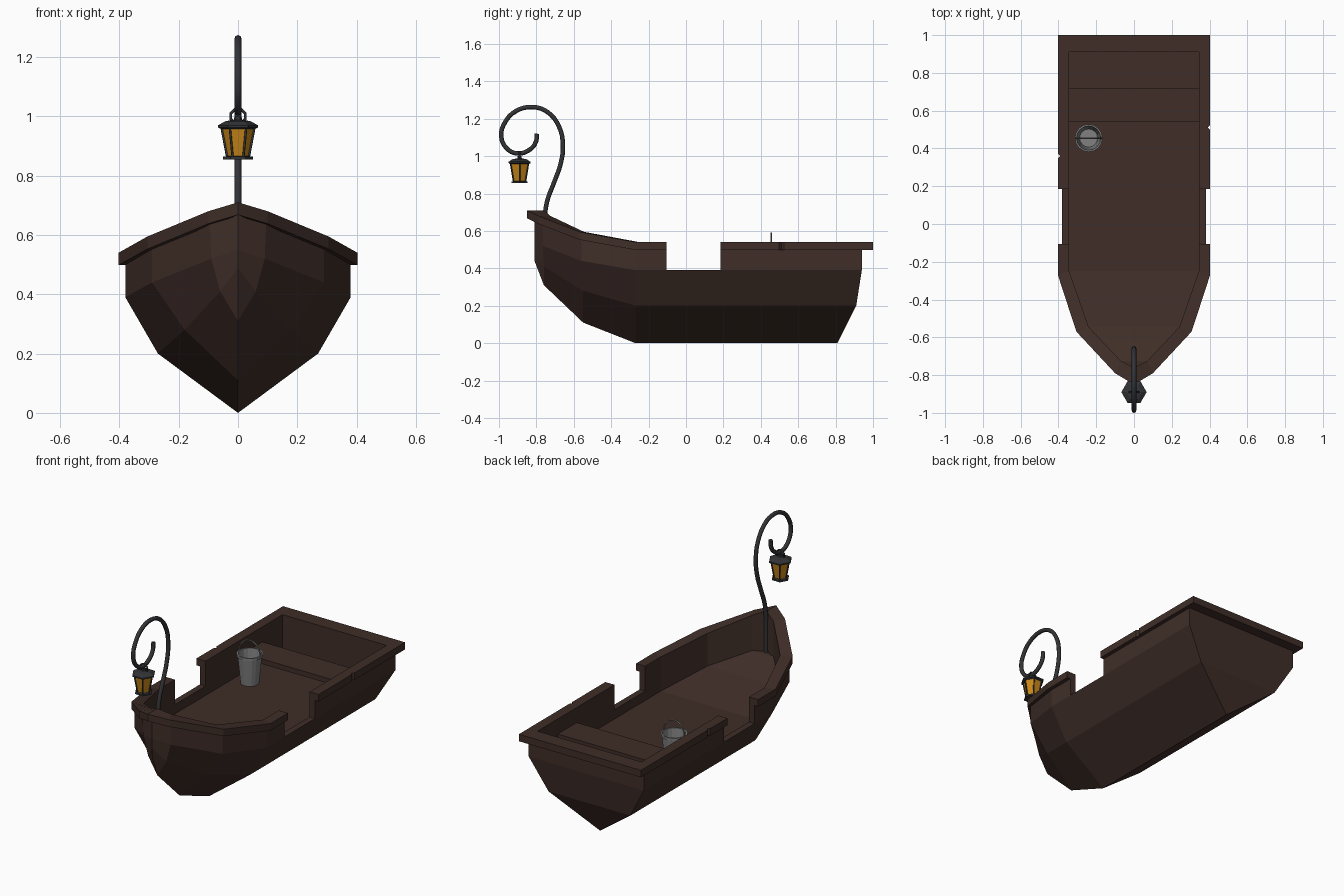
import bpy, bmesh, math
from mathutils import Vector

if "Cube" in bpy.data.objects:
    bpy.data.objects.remove(bpy.data.objects["Cube"])


def material(name, rgb):
    m = bpy.data.materials.new(name)
    m.diffuse_color = (*rgb, 1)
    m.use_nodes = True
    m.node_tree.nodes["Principled BSDF"].inputs["Base Color"].default_value = m.diffuse_color
    return m


WOOD = material("dark_wood", (0.050, 0.027, 0.021))
IRON = material("iron", (0.032, 0.033, 0.036))
AMBER = material("amber_glass", (0.60, 0.25, 0.01))
TIN = material("tin", (0.22, 0.22, 0.22))


def loft(name, rings, mat, closed=True, caps=False, mirror=False):
    """Skin successive rings of points; optionally mirror across x and cap ends."""
    bm = bmesh.new()
    for s in ((1, -1) if mirror else (1,)):
        vs = [[bm.verts.new((s * x, y, z)) for x, y, z in r] for r in rings]
        n = len(rings[0])
        for a, b in zip(vs, vs[1:]):
            for i in range(n if closed else n - 1):
                j = (i + 1) % n
                bm.faces.new((a[i], a[j], b[j], b[i]))
        if caps:
            bm.faces.new(vs[0])
            bm.faces.new(vs[-1])
    bmesh.ops.remove_doubles(bm, verts=bm.verts, dist=1e-4)
    bmesh.ops.recalc_face_normals(bm, faces=bm.faces)
    me = bpy.data.meshes.new(name)
    bm.to_mesh(me)
    bm.free()
    ob = bpy.data.objects.new(name, me)
    bpy.context.collection.objects.link(ob)
    if mat:
        me.materials.append(mat)
    return ob


def lathe(name, centre, profile, n, mat):
    """Flat-sided turned part from (radius, z) pairs."""
    rings = [[(centre[0] + r * math.cos(math.tau * i / n),
               centre[1] + r * math.sin(math.tau * i / n), z) for i in range(n)]
             for r, z in profile]
    return loft(name, rings, mat, caps=True)


def tube(name, pts, radius, mat, cyclic=False, smooth=True):
    """Round rod along a path."""
    cu = bpy.data.curves.new(name, 'CURVE')
    cu.dimensions = '3D'
    cu.bevel_depth = radius
    cu.bevel_resolution = 2
    cu.resolution_u = 4
    cu.use_fill_caps = True
    if smooth:
        sp = cu.splines.new('BEZIER')
        sp.bezier_points.add(len(pts) - 1)
        for bp, p in zip(sp.bezier_points, pts):
            bp.co = p
            bp.handle_left_type = bp.handle_right_type = 'AUTO'
    else:
        sp = cu.splines.new('POLY')
        sp.points.add(len(pts) - 1)
        for q, p in zip(sp.points, pts):
            q.co = (*p, 1)
    sp.use_cyclic_u = cyclic
    cu.materials.append(mat)
    ob = bpy.data.objects.new(name, cu)
    bpy.context.collection.objects.link(ob)
    return ob


def box(name, lo, hi, mat, turn=0):
    """Box between two corners, optionally turned about its own z axis."""
    bpy.ops.mesh.primitive_cube_add(size=1, location=(Vector(lo) + Vector(hi)) / 2,
                                    rotation=(0, 0, turn))
    ob = bpy.context.object
    ob.name = name
    ob.scale = Vector(hi) - Vector(lo)
    if mat:
        ob.data.materials.append(mat)
    return ob


def cut(ob, cutter):
    m = ob.modifiers.new("cut", 'BOOLEAN')
    m.operation = 'DIFFERENCE'
    m.solver = 'EXACT'
    m.object = cutter
    cutter.hide_render = True
    cutter.hide_set(True)
    cutter.display_type = 'WIRE'


# hull stations: keel, chine, shoulder, top edge, then inner wall (x, y) and floor height
stations = [
    ((0.27, 0), [(0, .81, 0), (.27, .91, .2), (.38, .94, .39), (.38, .94, .5)], (.343, .91), .335),
    ((0, 0), [(0, -.27, 0), (.27, -.27, .2), (.38, -.27, .39), (.38, -.27, .5)], (.343, -.25), .335),
    ((0, 0), [(0, -.55, .11), (.18, -.55, .28), (.29, -.56, .44), (.29, -.56, .555)], (.24, -.545), .40),
    ((0, 0), [(0, -.76, .31), (.06, -.76, .41), (.09, -.765, .52), (.095, -.765, .64)], (.07, -.725), .47),
    ((0, 0), [(0, -.81, .44), (0, -.81, .49), (0, -.81, .55), (0, -.81, .668)], (0, -.76), .47),
]
rings = []
for _, outer, (ix, iy), floor in stations:
    rings.append(outer + [(ix, iy, outer[3][2]), (ix, iy, floor), (0, iy, floor)])
rings.insert(0, [(0, y, z) for x, y, z in rings[0]])      # transom centre line
hull = loft("hull", rings, WOOD, closed=False, mirror=True)

# gunwale rail: outer (x, y), inner (x, y), top height
rail_path = [
    (0, 1, 0, .91, .54), (.403, 1, .343, .91, .54), (.403, -.27, .343, -.25, .54),
    (.305, -.57, .24, -.545, .595), (.10, -.79, .07, -.725, .68), (0, -.85, 0, -.76, .71)]
rail = loft("gunwale_rail",
            [[(ox, oy, z), (ix, iy, z), (ix, iy, z - .042), (ox, oy, z - .042)]
             for ox, oy, ix, iy, z in rail_path], WOOD, mirror=True)

# side openings and worn nicks in the rail
opening = box("opening_cutter", (-.6, -.105, .391), (.6, .185, .8), None)
cut(hull, opening)
cut(rail, opening)
for x, y in ((.41, .51), (-.41, .36)):
    nick = box("nick_cutter", (x - .014, y - .014, .4), (x + .014, y + .014, .7), None, math.pi / 4)
    cut(rail, nick)

# stern bench
box("bench_seat", (-.344, .54, .42), (.344, .72, .45), WOOD)

# lamp post with curled top
post = [(-.755, .46), (-.755, .67), (-.742, .76), (-.705, .86), (-.67, .96), (-.658, 1.06),
        (-.68, 1.16), (-.74, 1.235), (-.82, 1.262), (-.91, 1.24), (-.968, 1.18),
        (-.988, 1.11), (-.962, 1.045), (-.90, 1.014), (-.835, 1.035), (-.803, 1.075), (-.797, 1.12)]
tube("lamp_post", [(0, y, z) for y, z in post], .012, IRON)

# hexagonal lantern
L = (0, -.89)
lathe("lantern_glass", L, [(.034, .862), (.055, .965)], 6, AMBER)
lathe("lantern_base", L, [(.05, .855), (.05, .864), (.036, .866)], 6, IRON)
lathe("lantern_cap", L, [(.058, .958), (.067, .962), (.067, .97), (.042, .984), (.014, .988), (.012, 1.0)],
      6, IRON)
for i in range(6):
    c, s = math.cos(math.tau * i / 6), math.sin(math.tau * i / 6)
    tube("lantern_bar", [(r * c, L[1] + r * s, z) for r, z in ((.036, .86), (.056, .965))],
         .004, IRON, smooth=False)
tube("lantern_ring", [(.026 * math.cos(math.tau * (i + .5) / 8), L[1],
                       1.0 + .026 * math.sin(math.tau * (i + .5) / 8)) for i in range(8)],
     .005, IRON, cyclic=True, smooth=False)

# bucket with upright handle
B = (-.24, .455)
lathe("bucket", B, [(.051, .336), (.067, .497), (.073, .498), (.073, .512), (.064, .512), (.048, .345)],
      16, TIN)
tube("bucket_handle", [(B[0] + .07 * math.cos(math.pi * i / 10), B[1],
                        .505 + .084 * math.sin(math.pi * i / 10)) for i in range(11)],
     .004, TIN, smooth=False)
